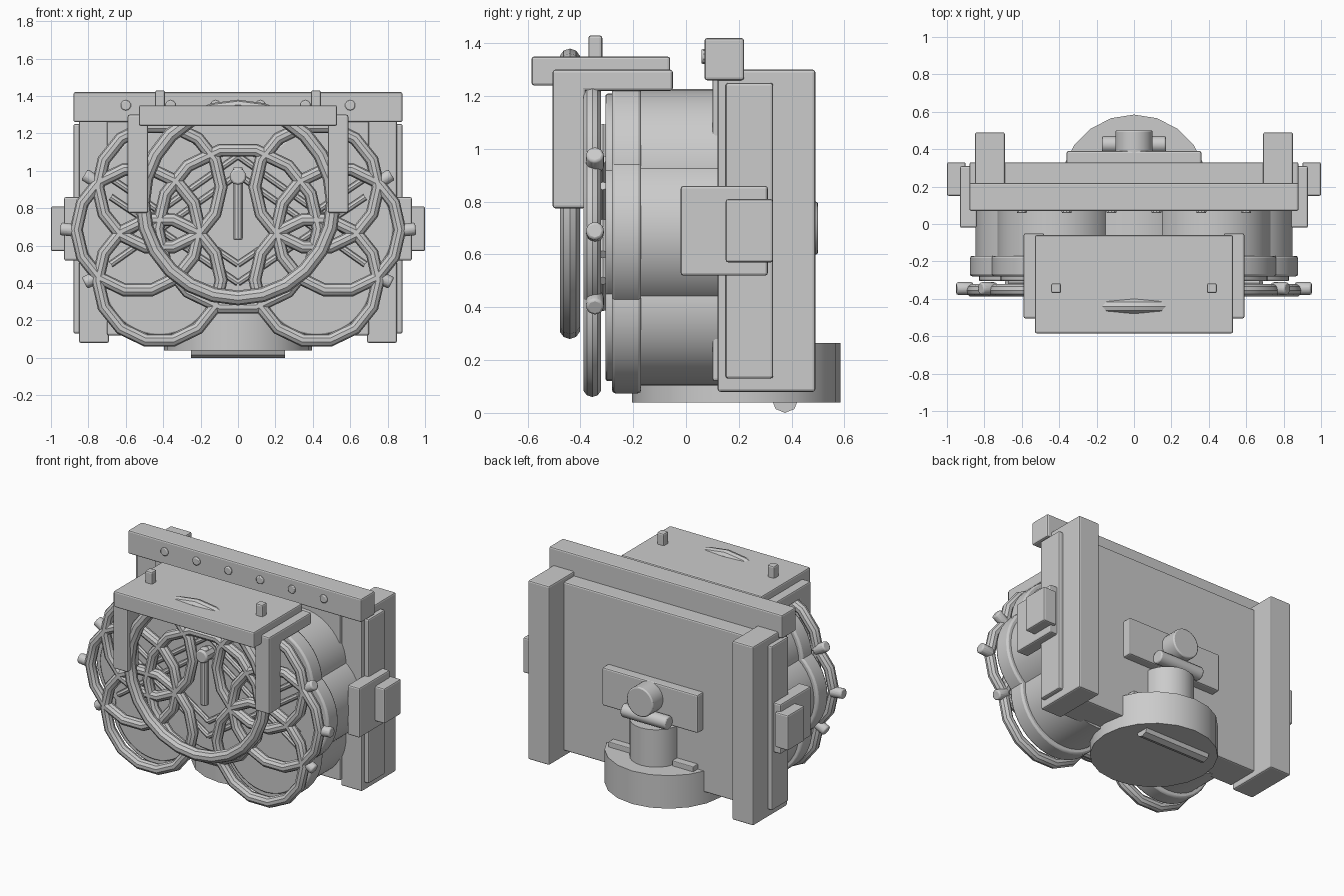
import bpy, math
from mathutils import Vector

if "Cube" in bpy.data.objects:
    bpy.data.objects.remove(bpy.data.objects["Cube"])

grey = bpy.data.materials.new("light_grey")
grey.diffuse_color = (0.6, 0.6, 0.6, 1)
grey.use_nodes = True
grey.node_tree.nodes["Principled BSDF"].inputs["Base Color"].default_value = grey.diffuse_color


def finish(name, smooth=True):
    ob = bpy.context.object
    ob.name = name
    ob.data.materials.append(grey)
    if smooth:
        bpy.ops.object.shade_smooth_by_angle(angle=math.radians(32))
    return ob


def bevel(ob, width):
    m = ob.modifiers.new("soft_edges", 'BEVEL')
    m.width = width
    m.segments = 2
    m.limit_method = 'ANGLE'
    m.angle_limit = math.radians(40)


def box(name, x, y, z, soft=0.01):
    """Box from (low, high) ranges on each axis."""
    bpy.ops.mesh.primitive_cube_add(size=1)
    ob = bpy.context.object
    for v in ob.data.vertices:
        v.co = [r[0] if c < 0 else r[1] for c, r in zip(v.co, (x, y, z))]
    finish(name, False)
    if soft:
        bevel(ob, soft)
    return ob


def pair(name, x, y, z, soft=0.01):
    """Box on the right and its mirror on the left."""
    box("right_" + name, x, y, z, soft)
    box("left_" + name, (-x[1], -x[0]), y, z, soft)


def rod(name, a, b, r, sides=24, soft=0):
    """Cylinder between two points."""
    a, b = Vector(a), Vector(b)
    d = b - a
    bpy.ops.mesh.primitive_cylinder_add(radius=r, depth=d.length, vertices=sides,
                                        location=(a + b) / 2,
                                        rotation=d.to_track_quat('Z', 'Y').to_euler())
    ob = finish(name)
    if soft:
        bevel(ob, soft)
    return ob


def ring(name, x, y, z, major, minor, segs):
    bpy.ops.mesh.primitive_torus_add(location=(x, y, z), rotation=(math.pi / 2, 0, 0),
                                     major_radius=major, minor_radius=minor,
                                     major_segments=segs, minor_segments=10)
    finish(name)


# Rear frame
pair("post", (0.69, 0.85), (0.12, 0.49), (0.08, 1.30))
box("back_panel", (-0.70, 0.70), (0.10, 0.33), (0.12, 1.27))
box("top_beam", (-0.88, 0.88), (0.07, 0.22), (1.26, 1.42))
pair("side_strip", (0.84, 0.88), (0.15, 0.33), (0.13, 1.25))
pair("side_block", (0.84, 0.93), (-0.02, 0.31), (0.52, 0.86))
pair("side_knob", (0.90, 1.00), (0.15, 0.33), (0.57, 0.81))
for i in range(6):
    x = -0.6 + 0.24 * i
    rod("beam_screw", (x, 0.09, 1.35), (x, 0.058, 1.35), 0.028, 10, 0.006)

# Overlapping drums with a ring in front of each
drums = [(0, 0.69, 0.43)]
for s in (-1, 1):
    drums += [(s * 0.535, 0.685, 0.33), (s * 0.42, 0.914, 0.33), (s * 0.42, 0.416, 0.33)]
for x, z, r in drums:
    rod("drum_body", (x, 0.14, z), (x, -0.20, z), r - 0.018, 40)
    rod("drum_flange", (x, -0.17, z), (x, -0.28, z), r + 0.012, 40, 0.012)
    rod("drum_rim", (x, -0.27, z), (x, -0.305, z), r - 0.035, 40, 0.008)
    ring("guard_ring", x, -0.355, z, r, 0.035, 14)

# Lugs where the rings meet, diagonal lattice rods
for s in (-1, 1):
    for x0, z0, x1, z1 in ((0.74, 0.93, 0.82, 0.98), (0.86, 0.68, 0.95, 0.69),
                           (0.74, 0.44, 0.82, 0.40)):
        rod("ring_lug", (s * x0, -0.345, z0), (s * x1, -0.345, z1), 0.036, 8, 0.01)
    for off in (0, 0.10):
        rod("lattice_rod", (0, -0.315, 0.40 + off), (s * 0.68, -0.315, 0.86 + off), 0.018, 8)
        rod("lattice_rod", (0, -0.315, 0.98 + off), (s * 0.68, -0.315, 0.50 + off), 0.018, 8)

# Central pointer with its pivot
rod("pointer", (0, -0.36, 0.63), (0, -0.36, 1.02), 0.027, 10, 0.01)
rod("pointer_pivot", (0, -0.30, 0.97), (0, -0.40, 0.97), 0.045, 10, 0.01)

# Front canopy, its brackets, pegs and large hanging ring
box("canopy", (-0.53, 0.53), (-0.585, -0.06), (1.24, 1.35))
pair("bracket_arm", (0.48, 0.59), (-0.50, -0.05), (1.22, 1.30))
pair("bracket_leg", (0.48, 0.59), (-0.505, -0.38), (0.775, 1.30))
pair("canopy_peg", (0.39, 0.443), (-0.37, -0.317), (1.33, 1.43))
ring("hanging_ring", 0, -0.44, 0.83, 0.51, 0.04, 24)

# Round base and rear fitting
rod("base_disc", (0, 0.19, 0.04), (0, 0.19, 0.265), 0.395, 20)
rod("base_bar", (-0.25, 0.375, 0.05), (0.25, 0.375, 0.05), 0.05, 8)
pair("base_tab", (0.16, 0.32), (0.32, 0.38), (0.24, 0.30), 0.005)
rod("neck", (0, 0.32, 0.25), (0, 0.32, 0.52), 0.165, 24)
box("rear_plate", (-0.36, 0.36), (0.31, 0.39), (0.54, 0.80))
rod("rear_spigot", (0, 0.33, 0.70), (0, 0.50, 0.70), 0.10, 24, 0.008)
rod("rear_pin", (-0.17, 0.425, 0.575), (0.17, 0.425, 0.575), 0.045, 12, 0.008)
